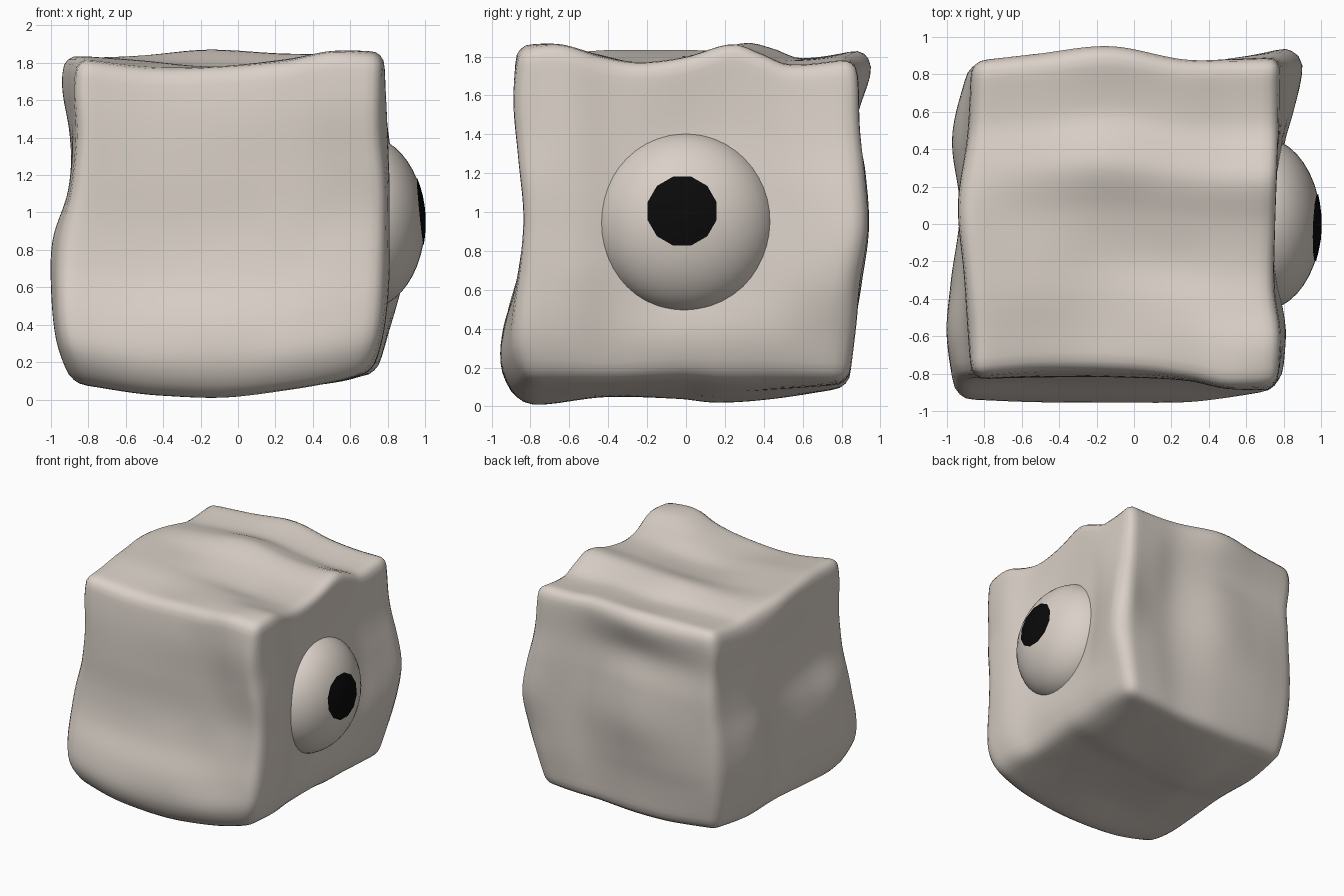
import bpy, bmesh, math
from mathutils import Vector

if "Cube" in bpy.data.objects:
    bpy.data.objects.remove(bpy.data.objects["Cube"])


def material(name, rgb):
    m = bpy.data.materials.new(name)
    m.diffuse_color = (*rgb, 1)
    m.use_nodes = True
    m.node_tree.nodes["Principled BSDF"].inputs["Base Color"].default_value = m.diffuse_color
    return m


STONE = material("warm_pale_stone", (0.70, 0.635, 0.575))
BLACK = material("pupil_black", (0.003, 0.003, 0.003))


def make_object(name, bm, mat):
    bmesh.ops.recalc_face_normals(bm, faces=bm.faces)
    for f in bm.faces:
        f.smooth = True
    me = bpy.data.meshes.new(name)
    bm.to_mesh(me)
    bm.free()
    me.materials.append(mat)
    ob = bpy.data.objects.new(name, me)
    bpy.context.collection.objects.link(ob)
    return ob


def curve(xs, ys, t):
    """Smooth curve through the points (xs, ys)."""
    t = min(max(t, xs[0]), xs[-1])
    n = len(xs) - 1
    i = 0
    while i < n - 1 and t > xs[i + 1]:
        i += 1

    def slope(k):
        a, b = max(k - 1, 0), min(k + 1, n)
        return (ys[b] - ys[a]) / (xs[b] - xs[a])
    h = xs[i + 1] - xs[i]
    s = (t - xs[i]) / h
    return ((2*s**3 - 3*s**2 + 1) * ys[i] + (s**3 - 2*s**2 + s) * h * slope(i)
            + (3*s**2 - 2*s**3) * ys[i + 1] + (s**3 - s**2) * h * slope(i + 1))


def side(us, rows):
    """Wavy side: cross profiles along u (in hundredths), stacked along v."""
    vs = list(rows)

    def f(u, v):
        return curve(vs, [curve(us, r, u) for r in rows.values()], v) / 100
    return f


# Wavy sides of the body
front = side([-.9, -.5, 0, .3, .5, .78], {
    .08: (-85, -88, -88, -87, -86, -82),
    .25: (-93, -95, -95, -95, -93, -88),
    .45: (-92, -93, -94, -93, -91, -88),
    .70: (-86, -85, -86, -86, -86, -85),
    .95: (-83, -82, -82, -83, -83, -84),
    1.25: (-83, -82, -82, -83, -85, -87),
    1.55: (-83, -81, -82, -84, -88, -89),
    1.82: (-81, -78, -79, -83, -87, -86)})
back = side([-.9, -.55, -.15, .25, .5, .78], {
    .08: (78, 82, 84, 83, 84, 84),
    .4: (83, 86, 87, 85, 87, 88),
    .6: (85, 89, 90, 86, 88, 90),
    .9: (86, 91, 94, 87, 89, 95),
    1.2: (87, 90, 92, 86, 89, 93),
    1.45: (86, 87, 88, 85, 88, 90),
    1.7: (87, 91, 95, 88, 88, 89),
    1.82: (86, 89, 93, 87, 87, 87)})
left = side([-.88, -.6, -.3, .1, .5, .9], {
    .08: (-86, -89, -88, -86, -86, -82),
    .3: (-94, -97, -95, -90, -92, -86),
    .6: (-96, -100, -98, -93, -97, -88),
    .85: (-94, -99, -96, -92, -96, -88),
    1.1: (-89, -91, -90, -89, -91, -86),
    1.4: (-86, -88, -89, -90, -88, -85),
    1.65: (-87, -89, -91, -94, -89, -87),
    1.82: (-86, -87, -90, -93, -87, -85)})
right = side([-.88, -.6, -.35, 0, .4, .6, .8, .9], {
    .08: (70, 72, 70, 72, 73, 74, 74, 72),
    .3: (76, 78, 75, 77, 79, 80, 80, 78),
    .6: (78, 81, 77, 75, 80, 85, 88, 84),
    .85: (79, 81, 77, 76, 80, 86, 90, 86),
    1.1: (79, 81, 77, 76, 79, 84, 87, 84),
    1.4: (76, 80, 76, 74, 77, 80, 81, 80),
    1.82: (77, 78, 75, 76, 77, 77, 77, 78)})
top = side([-.9, -.5, -.15, .25, .5, .78], {
    -.88: (182, 177, 178, 181, 186, 184),
    -.65: (183, 179, 178, 182, 186, 186),
    -.45: (184, 181, 178, 180, 181, 180),
    -.25: (184, 181, 177, 176, 177, 177),
    0: (184, 181, 180, 179, 179, 180),
    .25: (182, 184, 187, 185, 185, 187),
    .4: (180, 182, 184, 182, 181, 182),
    .55: (178, 179, 179, 178, 176, 176),
    .9: (181, 182, 184, 181, 179, 179)})
bottom = side([-.9, -.6, -.4, -.05, .3, .6, .78], {
    -.88: (12, 6, 4, 3, 5, 10, 15),
    -.75: (9, 4, 2, 1, 5, 10, 15),
    -.4: (9, 6, 5, 5, 7, 11, 14),
    0: (10, 7, 4, 5, 8, 12, 16),
    .2: (10, 6, 2, 4, 6, 10, 15),
    .5: (10, 7, 4, 5, 8, 10, 15),
    .9: (13, 11, 10, 10, 11, 12, 13)})


def lerp(a, b, t):
    return a + (b - a) * (t + 1) / 2


# Body: rounded cube stretched between the six wavy sides
bm = bmesh.new()
bmesh.ops.create_cube(bm, size=2)
bmesh.ops.subdivide_edges(bm, edges=bm.edges[:], cuts=36, use_grid_fill=True)
R = 0.085
for v in bm.verts:
    core = Vector([max(-1 + R, min(1 - R, c)) for c in v.co])
    a, b, c = core + (v.co - core).normalized() * R
    x, y, z = lerp(-.9, .78, a), lerp(-.88, .9, b), lerp(.08, 1.82, c)
    v.co = (lerp(left(y, z), right(y, z), a),
            lerp(front(x, z), back(x, z), b),
            lerp(bottom(x, y), top(x, y), c))
make_object("lumpy_body", bm, STONE)

# Eyeball: flattened ball sunk into the right side
CENTRE, DEPTH, RADIUS = Vector((.68, 0, .945)), .32, .465
bm = bmesh.new()
bmesh.ops.create_uvsphere(bm, u_segments=40, v_segments=24, radius=1)
bmesh.ops.scale(bm, verts=bm.verts, vec=(DEPTH, RADIUS, RADIUS))
bmesh.ops.translate(bm, verts=bm.verts, vec=CENTRE)
make_object("eyeball", bm, STONE)

# Pupil: twelve-sided patch lying on the eyeball
bm = bmesh.new()


def on_eye(r, k):
    ang = math.tau * (k + .5) / 12
    y, z = -.02 + r * math.cos(ang), 1.005 + r * math.sin(ang)
    d2 = (y**2 + (z - CENTRE.z)**2) / RADIUS**2
    return bm.verts.new((CENTRE.x + .004 + DEPTH * math.sqrt(1 - d2), y, z))


rings = [[on_eye(r, k) for k in range(12)] for r in (.04, .09, .14, .183)]
bm.faces.new(rings[0])
for inner, outer in zip(rings, rings[1:]):
    for k in range(12):
        j = (k + 1) % 12
        bm.faces.new((inner[k], outer[k], outer[j], inner[j]))
make_object("pupil", bm, BLACK)
